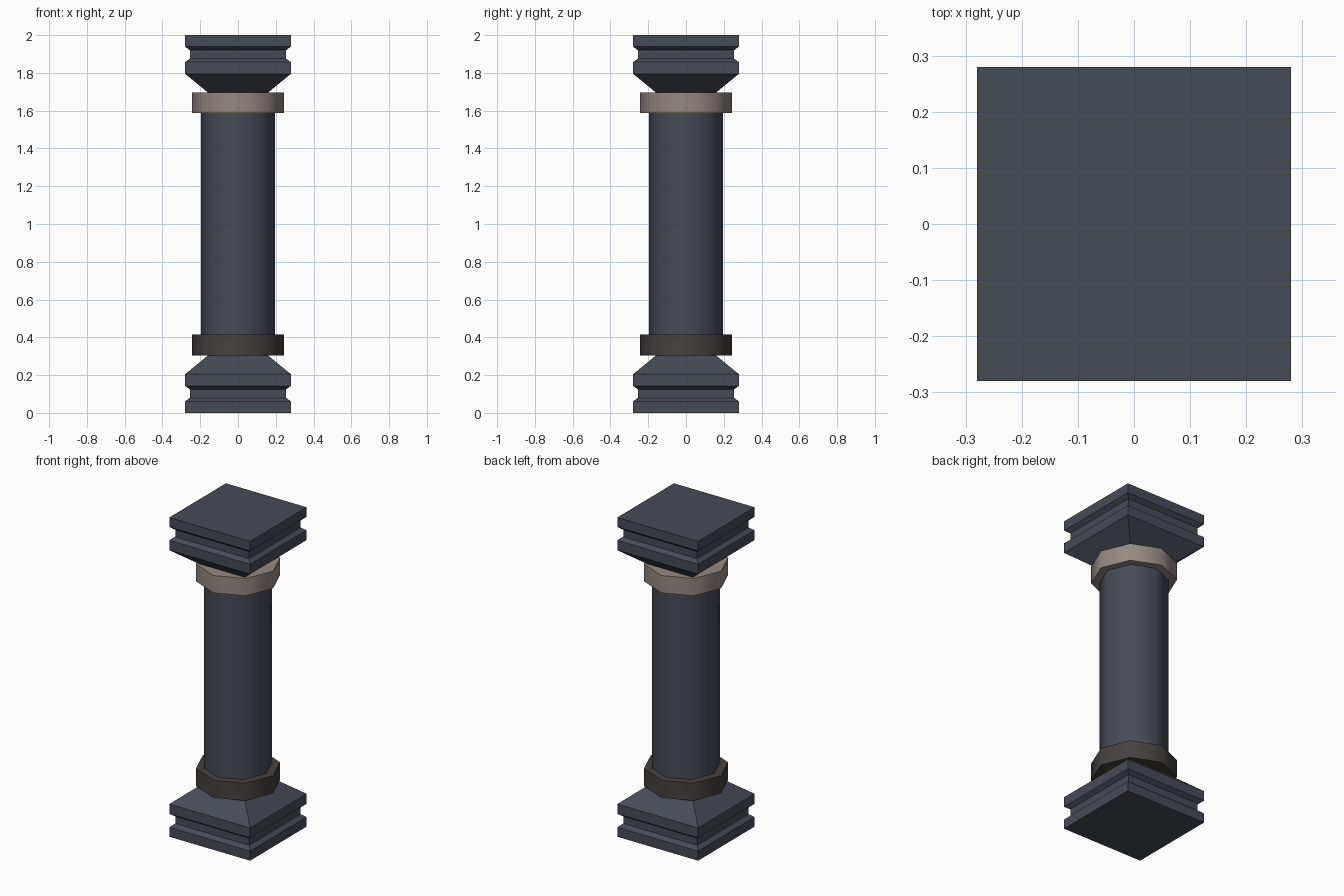
import bpy, math

if "Cube" in bpy.data.objects:
    bpy.data.objects.remove(bpy.data.objects["Cube"])


def material(name, rgb):
    m = bpy.data.materials.new(name)
    m.diffuse_color = (*rgb, 1)
    m.use_nodes = True
    m.node_tree.nodes["Principled BSDF"].inputs["Base Color"].default_value = m.diffuse_color
    return m


slate = material("slate_stone", (0.062, 0.070, 0.094))
light_band = material("light_band", (0.300, 0.250, 0.225))
dark_band = material("dark_band", (0.060, 0.053, 0.049))


def lathe(name, profile, sides, start, mat, smooth=False):
    """Closed prism stack: profile is (radius to corner, z) from bottom to top."""
    verts, faces = [], []
    for r, z in profile:
        for i in range(sides):
            a = start + 2 * math.pi * i / sides
            verts.append((r * math.cos(a), r * math.sin(a), z))
    for k in range(len(profile) - 1):
        for i in range(sides):
            j = (i + 1) % sides
            faces.append((k * sides + i, k * sides + j,
                          (k + 1) * sides + j, (k + 1) * sides + i))
    top = (len(profile) - 1) * sides
    faces.append(tuple(reversed(range(sides))))
    faces.append(tuple(range(top, top + sides)))
    me = bpy.data.meshes.new(name)
    me.from_pydata(verts, [], faces)
    me.materials.append(mat)
    ob = bpy.data.objects.new(name, me)
    bpy.context.collection.objects.link(ob)
    if smooth:
        bpy.ops.object.select_all(action='DESELECT')
        ob.select_set(True)
        bpy.context.view_layer.objects.active = ob
        bpy.ops.object.shade_smooth_by_angle(angle=math.radians(60))
    return ob


# square grooved base, and the same profile turned over for the capital
half_profile = [(0.28, 0), (0.28, 0.06), (0.255, 0.08), (0.255, 0.125),
                (0.28, 0.143), (0.28, 0.205), (0.158, 0.305)]
base = [(h * math.sqrt(2), z) for h, z in half_profile]
capital = [(r, 2 - z) for r, z in reversed(base)]
lathe("base", base, 4, math.pi / 4, slate)
lathe("capital", capital, 4, math.pi / 4, slate)

# eight-sided shaft and bands
lathe("shaft", [(0.195, 0.305), (0.195, 1.695)], 8, 0, slate, True)
lathe("lower_band", [(0.243, 0.305), (0.243, 0.415)], 8, 0, dark_band, True)
lathe("upper_band", [(0.243, 1.588), (0.243, 1.697)], 8, 0, light_band, True)
